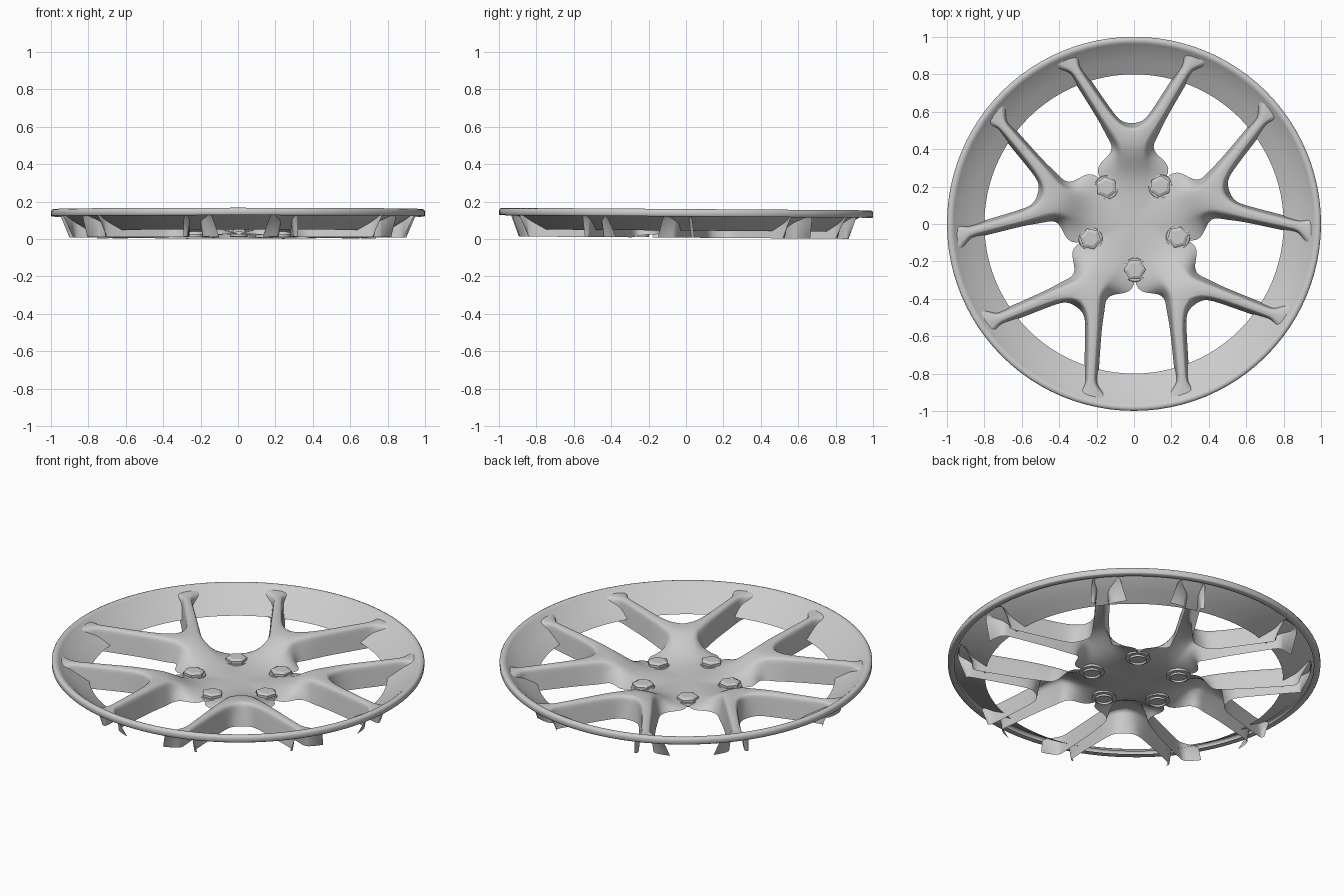
import bpy, bmesh, math
from mathutils import Vector, Matrix

if "Cube" in bpy.data.objects:
    bpy.data.objects.remove(bpy.data.objects["Cube"])

TILT = Matrix.Rotation(-0.007, 4, 'X')
Y_ANGLE = math.radians(91)          # direction of the first forked spoke
LOW = 0.007                         # open lower edge of the spoke walls


def finish(bm, name, angle=35, subdiv=0):
    bmesh.ops.remove_doubles(bm, verts=bm.verts, dist=1e-4)
    bmesh.ops.recalc_face_normals(bm, faces=bm.faces)
    me = bpy.data.meshes.new(name)
    bm.transform(TILT)
    bm.to_mesh(me)
    bm.free()
    ob = bpy.data.objects.new(name, me)
    bpy.context.collection.objects.link(ob)
    if subdiv:
        m = ob.modifiers.new("smooth", 'SUBSURF')
        m.levels = m.render_levels = subdiv
        m.boundary_smooth = 'PRESERVE_CORNERS'
    bpy.ops.object.select_all(action='DESELECT')
    ob.select_set(True)
    bpy.context.view_layer.objects.active = ob
    bpy.ops.object.shade_smooth_by_angle(angle=math.radians(angle))
    return ob


def strip(bm, rows):
    """Skin a grid of points, dropping collapsed corners."""
    for a, b in zip(rows, rows[1:]):
        for i in range(len(a) - 1):
            pts = []
            for p in (a[i], a[i + 1], b[i + 1], b[i]):
                if all((p - q).length > 1e-5 for q in pts):
                    pts.append(p)
            if len(pts) > 2:
                bm.faces.new([bm.verts.new(p) for p in pts])


# Rim: lathed lip and sloping inner wall
profile = [(0.965, 0.122), (0.995, 0.12), (1.0, 0.125), (1.0, 0.148), (0.995, 0.156),
           (0.985, 0.16), (0.972, 0.158), (0.962, 0.15), (0.94, 0.13), (0.87, 0.086), (0.80, 0.045)]
N = 96
bm = bmesh.new()
rows = [[Vector((r * math.cos(2 * math.pi * i / N), r * math.sin(2 * math.pi * i / N), z))
         for r, z in profile] for i in range(N + 1)]
strip(bm, rows)
finish(bm, "rim", 50)

# Half of one forked spoke with its slice of hub: inner top, outer top, outer bottom
V = Vector
half = [
    (V((0, 0, .032)), V((0, 0, .032)), V((0, 0, .032))),
    (V((.19, 0, .036)), V((.19, .05, .035)), V((.19, .138, .032))),
    (V((.28, 0, .062)), V((.28, .06, .058)), V((.299, .217, .024))),
    (V((.36, 0, .112)), V((.36, .062, .104)), V((.367, .125, .024))),
    (V((.42, 0, .134)), V((.42, .072, .130)), V((.41, .107, .012))),
    (V((.505, 0, .137)), V((.46, .097, .136)), V((.445, .122, LOW))),
    (V((.522, .05, .138)), V((.50, .122, .138)), V((.48, .142, LOW))),
]
inner_bottom = [V((.537, 0, LOW)), V((.545, .058, LOW))]

# Straight branch stations: fraction along, top half width, bottom half width
start, run = V((.49, .085, 0)), V((.395, .25, 0))
side = V((-run.y, run.x, 0)).normalized()
up, low = V((0, 0, .138)), V((0, 0, LOW))
for f, wt, wb in [(.2, .027, .044), (.5, .024, .041), (.8, .021, .038), (.88, .024, .041)]:
    c = start + run * f
    half.append((c - side * wt + up, c + side * wt + up, c + side * wb + low))
    inner_bottom.append(c - side * wb + low)

# Flared end meeting the rim
half.append((V((.912, .285, .139)), V((.857, .42, .139)), V((.79, .43, LOW))))
inner_bottom.append(V((.865, .25, LOW)))

bm = bmesh.new()
for k in range(5):
    rot = Matrix.Rotation(Y_ANGLE + k * math.tau / 5, 4, 'Z')
    for s in (1, -1):
        m = rot @ Matrix.Diagonal((1, s, 1, 1))
        strip(bm, [[m @ p for p in (a, b, b.lerp(c, .22), c)] for a, b, c in half])
        strip(bm, [[m @ p for p in (h[0], h[0].lerp(q, .22), q)]
                   for h, q in zip(half[5:], inner_bottom)])
finish(bm, "hub_and_spokes", 40, 2)

# Wheel bolts: round seat, hexagonal head with chamfer, hollow stub underneath
for k in range(5):
    a = Y_ANGLE + math.radians(36) + k * math.tau / 5
    bm = bmesh.new()
    for n, r1, r2, z1, z2, cap in [(24, .067, .062, .022, .038, True),
                                   (6, .058, .058, .036, .052, False),
                                   (6, .058, .040, .052, .060, False),
                                   (24, .046, .046, .010, .034, False)]:
        geo = bmesh.ops.create_cone(bm, cap_ends=cap, segments=n, radius1=r1, radius2=r2, depth=z2 - z1)
        bmesh.ops.translate(bm, verts=geo['verts'], vec=(0, 0, (z1 + z2) / 2))
    top = bmesh.ops.create_circle(bm, cap_ends=True, segments=6, radius=.040)
    bmesh.ops.translate(bm, verts=top['verts'], vec=(0, 0, .060))
    bm.transform(Matrix.Translation((.245 * math.cos(a), .245 * math.sin(a), 0)) @ Matrix.Rotation(a, 4, 'Z'))
    finish(bm, f"bolt_{k + 1}", 25)
